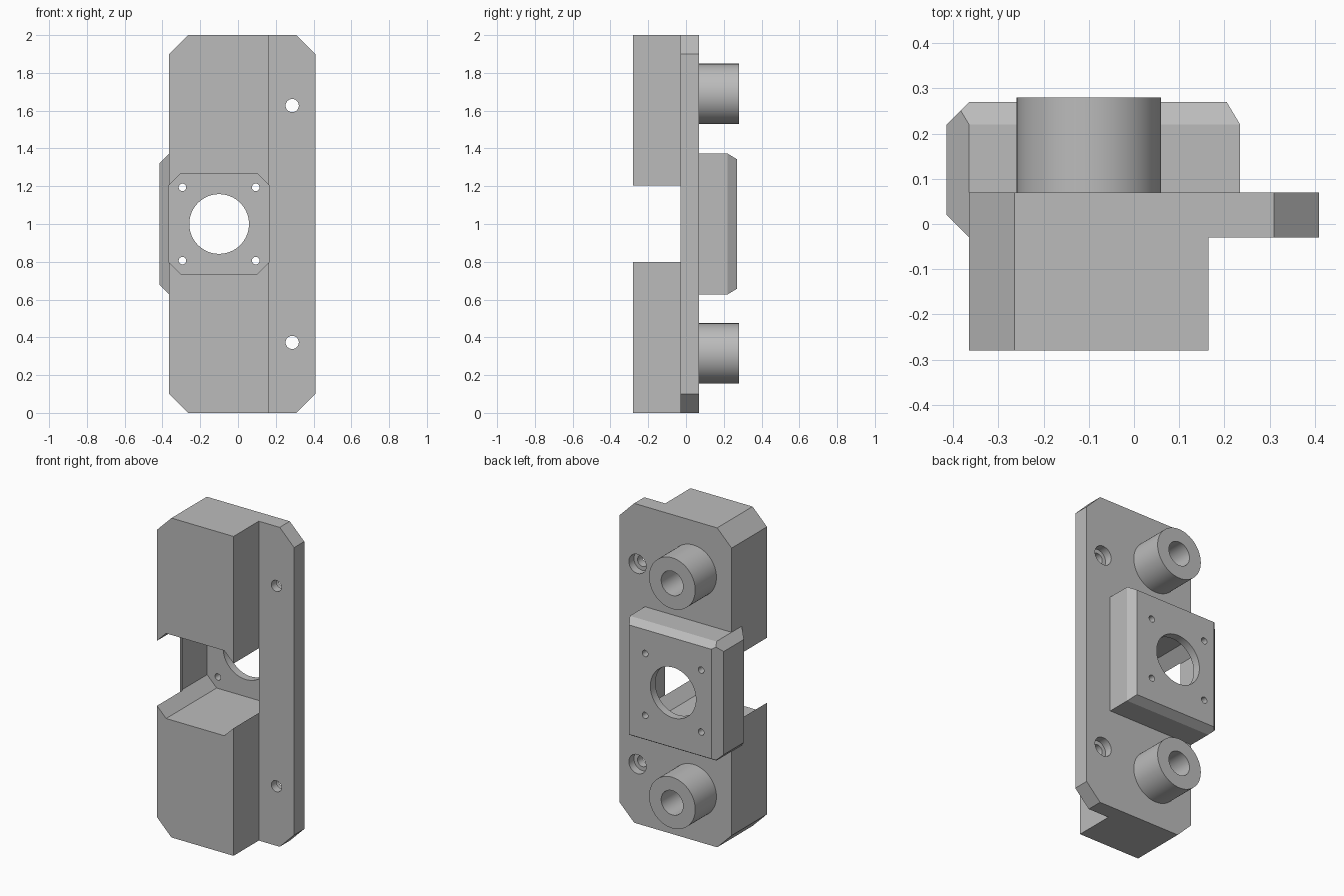
import bpy, bmesh, math
from mathutils import Vector, Matrix

if "Cube" in bpy.data.objects:
    bpy.data.objects.remove(bpy.data.objects["Cube"])

grey = bpy.data.materials.new("mid grey")
grey.diffuse_color = (0.5, 0.5, 0.5, 1)
grey.use_nodes = True
grey.node_tree.nodes["Principled BSDF"].inputs["Base Color"].default_value = grey.diffuse_color


def finish(name, bm):
    bmesh.ops.recalc_face_normals(bm, faces=bm.faces)
    me = bpy.data.meshes.new(name)
    bm.to_mesh(me)
    bm.free()
    me.materials.append(grey)
    ob = bpy.data.objects.new(name, me)
    bpy.context.collection.objects.link(ob)
    return ob


def prism(name, points, offset, planes=()):
    """Extrude a flat outline, then trim it with (point, outward normal) planes."""
    bm = bmesh.new()
    face = bm.faces.new([bm.verts.new(p) for p in points])
    ext = bmesh.ops.extrude_face_region(bm, geom=[face])
    bmesh.ops.translate(bm, vec=offset,
                        verts=[v for v in ext["geom"] if isinstance(v, bmesh.types.BMVert)])
    for co, no in planes:
        cut = bmesh.ops.bisect_plane(bm, geom=bm.verts[:] + bm.edges[:] + bm.faces[:], dist=1e-6,
                                     plane_co=co, plane_no=Vector(no).normalized(), clear_outer=True)
        edges = [e for e in cut["geom_cut"] if isinstance(e, bmesh.types.BMEdge)]
        bmesh.ops.edgenet_fill(bm, edges=edges)
    return finish(name, bm)


def rod(name, x, z, r, y0, y1, seg=64):
    """Cylinder running along y."""
    bm = bmesh.new()
    bmesh.ops.create_cone(bm, cap_ends=True, segments=seg, radius1=r, radius2=r, depth=y1 - y0)
    bm.transform(Matrix.Translation((x, (y0 + y1) / 2, z)) @ Matrix.Rotation(math.pi / 2, 4, 'X'))
    return finish(name, bm)


def combine(target, tool, op):
    mod = target.modifiers.new(op.lower(), 'BOOLEAN')
    mod.operation, mod.solver, mod.object = op, 'EXACT', tool
    bpy.context.view_layer.objects.active = target
    bpy.ops.object.modifier_apply(modifier=mod.name)
    bpy.data.objects.remove(tool)


# L-shaped body with chamfered corners
L, R, STEP = -0.365, 0.41, 0.165
outline = [(L, -0.28), (STEP, -0.28), (STEP, -0.03), (R, -0.03), (R, 0.07), (L, 0.07)]
corners = [((x, 0, z), (sx, 0, sz)) for x, sx in ((L, -1), (R, 1))
           for z, sz in ((0.1, -1), (1.9, 1))]
body = prism("bracket_body", [(x, y, 0) for x, y in outline], (0, 0, 2), corners)

# Raised motor mount on the back, bevelled around its rim
outline = [(-0.3, -0.03), (L, -0.03), (-0.415, 0.02), (-0.415, 0.22), (L, 0.27),
           (0.205, 0.27), (0.235, 0.22), (0.235, 0.0)]
trims = []
for s in (-1, 1):
    trims.append(((0, 0.22, 1 + s * 0.373), (0, 0.03, s * 0.05)))
    trims.append(((L, 0, 1 + s * 0.373), (-1, 0, s)))
mount = prism("motor_mount", [(x, y, 0.627) for x, y in outline], (0, 0, 0.746), trims)
combine(body, mount, 'UNION')

# Motor pocket with clipped corners
x0, x1, z0, z1, c = -0.368, 0.167, 0.735, 1.268, 0.066
octagon = [(x0 + c, z0), (x1 - c, z0), (x1, z0 + c), (x1, z1 - c),
           (x1 - c, z1), (x0 + c, z1), (x0, z1 - c), (x0, z0 + c)]
pocket = prism("pocket_cutter", [(x, -0.4, z) for x, z in octagon], (0, 0.62, 0))
combine(body, pocket, 'DIFFERENCE')

# Shaft opening and four motor screw holes
combine(body, rod("shaft_cutter", -0.1, 1.0, 0.158, 0.15, 0.4), 'DIFFERENCE')
for dx in (-0.194, 0.194):
    for dz in (-0.194, 0.194):
        combine(body, rod("screw_cutter", -0.1 + dx, 1 + dz, 0.02, 0.15, 0.4, 32), 'DIFFERENCE')

for s in (-1, 1):
    # Round standoffs with blind bores
    z = 1.002 + s * 0.687
    combine(body, rod("standoff", -0.1, z, 0.16, 0.03, 0.28), 'UNION')
    combine(body, rod("bore_cutter", -0.1, z, 0.076, 0.0, 0.4), 'DIFFERENCE')
    # Counterbored flange holes
    z = 1 + s * 0.627
    combine(body, rod("flange_cutter", 0.287, z, 0.035, -0.2, 0.2, 32), 'DIFFERENCE')
    combine(body, rod("counterbore_cutter", 0.287, z, 0.06, 0.02, 0.2, 32), 'DIFFERENCE')

body.select_set(True)
bpy.context.view_layer.objects.active = body
bpy.ops.object.shade_smooth_by_angle(angle=math.radians(25))
